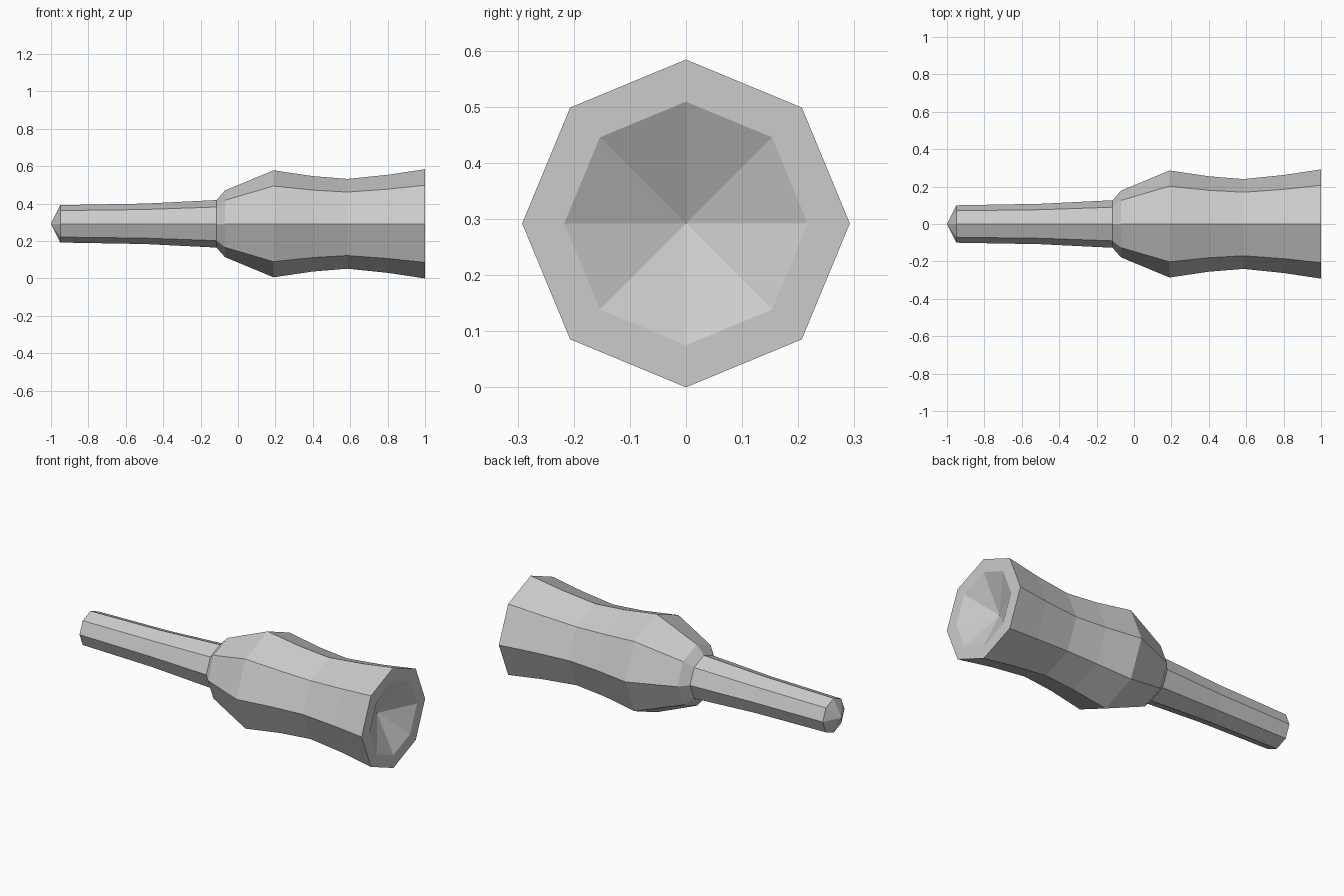
import bpy, bmesh, math

if "Cube" in bpy.data.objects:
    bpy.data.objects.remove(bpy.data.objects["Cube"])

AXIS_Z = 0.292   # height of the long axis
SIDES = 8

grey = bpy.data.materials.new("light grey")
grey.diffuse_color = (0.6, 0.6, 0.6, 1)
grey.use_nodes = True
grey.node_tree.nodes["Principled BSDF"].inputs["Base Color"].default_value = grey.diffuse_color


def lathe(name, profile):
    """Revolve (x, radius) points about the x axis; radius 0 makes a single tip."""
    bm = bmesh.new()
    rings = []
    for x, r in profile:
        if r == 0:
            rings.append([bm.verts.new((x, 0, 0))] * SIDES)
        else:
            angles = [2 * math.pi * i / SIDES for i in range(SIDES)]
            rings.append([bm.verts.new((x, r * math.cos(a), r * math.sin(a)))
                          for a in angles])
    for a, b in zip(rings, rings[1:]):
        for i in range(SIDES):
            j = (i + 1) % SIDES
            corners = list(dict.fromkeys((a[i], b[i], b[j], a[j])))
            # ordered so that normals point away from the axis
            bm.faces.new(corners[::-1])
    bmesh.ops.recalc_face_normals(bm, faces=bm.faces)
    mesh = bpy.data.meshes.new(name)
    bm.to_mesh(mesh)
    bm.free()
    mesh.materials.append(grey)
    obj = bpy.data.objects.new(name, mesh)
    obj.location.z = AXIS_Z
    bpy.context.collection.objects.link(obj)
    # outward normals on an open shell
    first = mesh.polygons[0]
    if first.normal.x > 0:
        mesh.flip_normals()
    return obj


# Slim tapering stem with a pointed end
lathe("stem", [(-1, 0), (-0.95, 0.10), (-0.5, 0.108), (-0.115, 0.127)])

# Waisted body with a flat rim and a shallow conical hollow
lathe("body", [(-0.115, 0.127), (-0.07, 0.178), (0.19, 0.286), (0.4, 0.255),
               (0.585, 0.24), (0.8, 0.262), (1, 0.292), (1, 0.217), (0.895, 0)])
